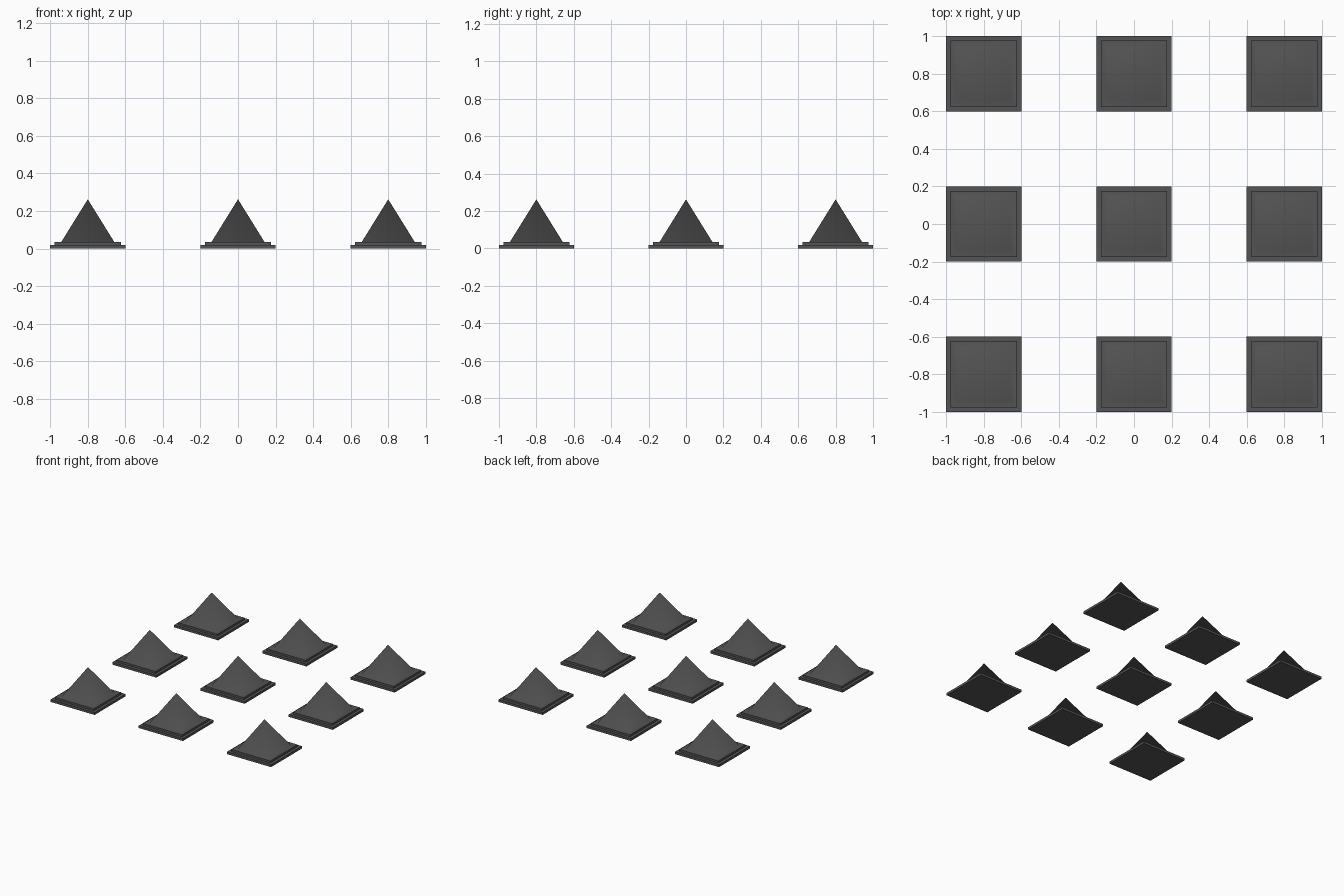
import bpy, bmesh, math

if "Cube" in bpy.data.objects:
    bpy.data.objects.remove(bpy.data.objects["Cube"])

# Square rings (half width, height): plate, step, pyramid foot
RINGS = [(0.20, 0.0), (0.20, 0.019), (0.177, 0.019), (0.177, 0.035), (0.141, 0.035)]
APEX = 0.262

# One stepped pyramid stud
bm = bmesh.new()
loops = [[bm.verts.new((sx * h, sy * h, z)) for sx, sy in ((-1, -1), (1, -1), (1, 1), (-1, 1))]
         for h, z in RINGS]
bm.faces.new(loops[0][::-1])
for a, b in zip(loops, loops[1:]):
    for i in range(4):
        j = (i + 1) % 4
        bm.faces.new((a[i], a[j], b[j], b[i]))
tip = bm.verts.new((0, 0, APEX))
for i in range(4):
    bm.faces.new((loops[-1][i], loops[-1][(i + 1) % 4], tip))
bmesh.ops.recalc_face_normals(bm, faces=bm.faces)

# Soft pyramid ridges and foot, crisp plate edges
for f in bm.faces:
    f.smooth = True
for e in bm.edges:
    e.smooth = e.calc_face_angle() < math.radians(80)
mesh = bpy.data.meshes.new("pyramid_stud")
bm.to_mesh(mesh)
bm.free()

mat = bpy.data.materials.new("dark_grey")
mat.diffuse_color = (0.09, 0.09, 0.09, 1)
mat.use_nodes = True
mat.node_tree.nodes["Principled BSDF"].inputs["Base Color"].default_value = mat.diffuse_color
mesh.materials.append(mat)

# Three by three grid of studs
for row in range(3):
    for col in range(3):
        ob = bpy.data.objects.new(f"pyramid_stud_{row}_{col}", mesh)
        ob.location = (0.8 * (col - 1), 0.8 * (row - 1), 0)
        bpy.context.collection.objects.link(ob)
